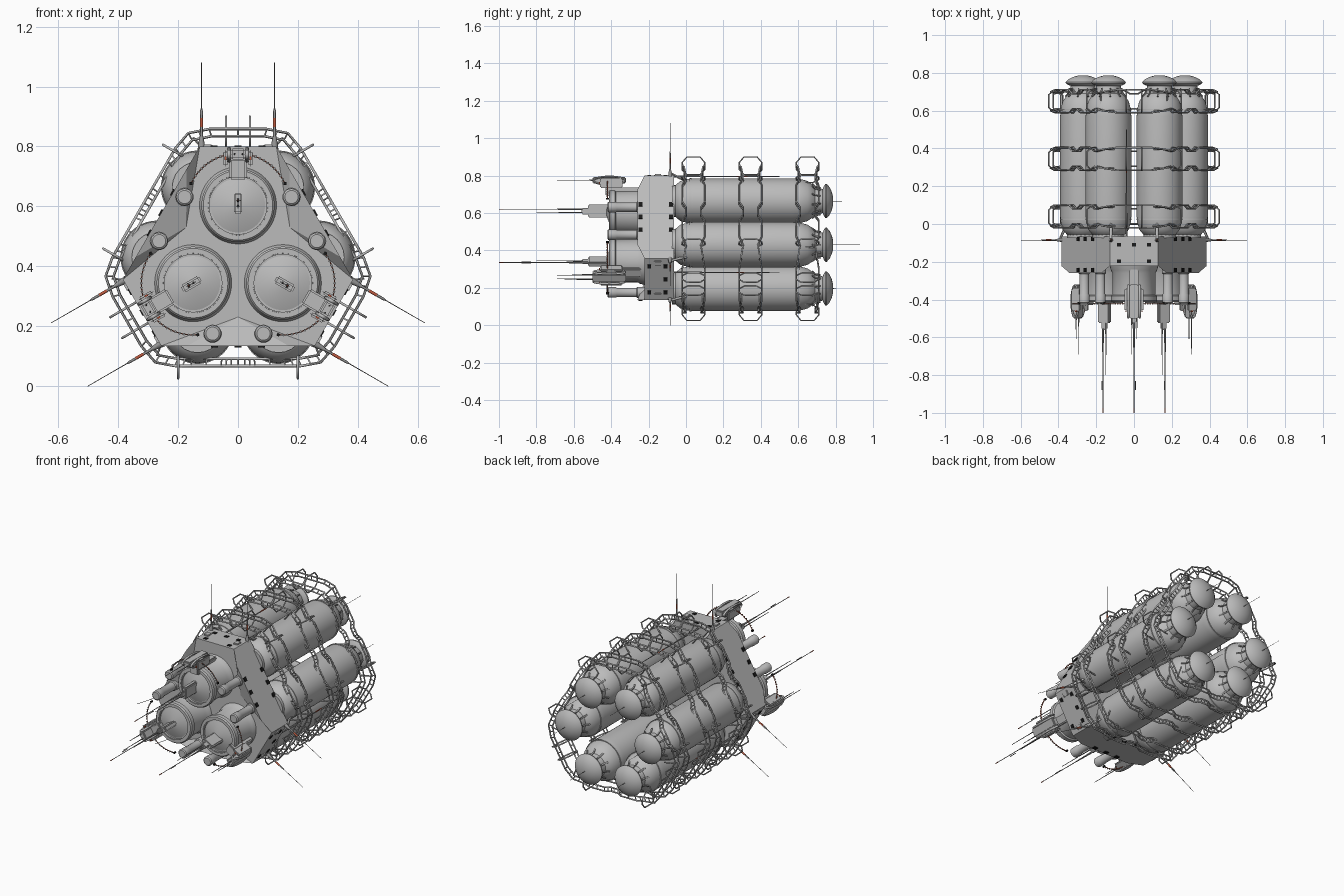
import bpy, bmesh
from math import sin, cos, pi, radians
from mathutils import Matrix, Vector

cube = bpy.data.objects.get("Cube")
if cube:
    bpy.data.objects.remove(cube)

AXIS = Matrix.Translation((0, 0, 0.43))
SHORT, LONG = (0, 120, 240), (60, 180, 300)
SIX = tuple(30 + 60 * k for k in range(6))


def material(name, rgb):
    m = bpy.data.materials.new(name)
    m.use_nodes = True
    m.diffuse_color = (*rgb, 1)
    m.node_tree.nodes["Principled BSDF"].inputs["Base Color"].default_value = (*rgb, 1)
    return m


GREY = material("hull grey", (0.5, 0.5, 0.5))
DARK = material("antenna grey", (0.3, 0.3, 0.3))
BLACK = material("window black", (0.01, 0.01, 0.01))
RED = material("marker red", (0.5, 0.1, 0.05))


def place(name, mesh, mat, angles=(0,), smooth=35):
    """Copies one mesh around the long axis of the craft."""
    mesh.materials.clear()
    mesh.materials.append(mat)
    if smooth:
        mesh.shade_smooth()
        mesh.set_sharp_from_angle(angle=radians(smooth))
    for i, a in enumerate(angles):
        ob = bpy.data.objects.new(name if len(angles) == 1 else f"{name}_{i + 1}", mesh)
        bpy.context.collection.objects.link(ob)
        ob.matrix_world = AXIS @ Matrix.Rotation(radians(a), 4, 'Y')


def to_mesh(bm, name):
    bmesh.ops.recalc_face_normals(bm, faces=bm.faces)
    mesh = bpy.data.meshes.new(name)
    bm.to_mesh(mesh)
    bm.free()
    return mesh


def lathe(name, profile, x, r, mat, angles, segs=40):
    """Spins (y, radius) pairs about a line parallel to y."""
    bm = bmesh.new()
    rings = [[bm.verts.new((x + q * sin(2 * pi * i / segs), y, r + q * cos(2 * pi * i / segs)))
              for i in range(segs)] for y, q in profile]
    for a, b in zip(rings, rings[1:]):
        for i in range(segs):
            j = (i + 1) % segs
            bm.faces.new((a[i], a[j], b[j], b[i]))
    bm.faces.new(rings[0])
    bm.faces.new(rings[-1])
    place(name, to_mesh(bm, name), mat, angles)


def boxes(name, items, mat, angles, bevel=0.0):
    """Joins boxes given as (location, size)."""
    bm = bmesh.new()
    for loc, size in items:
        vs = bmesh.ops.create_cube(bm, size=1)["verts"]
        for v in vs:
            v.co = Vector(loc) + Vector([c * s for c, s in zip(v.co, size)])
    if bevel:
        bmesh.ops.bevel(bm, geom=bm.edges[:], offset=bevel, segments=2, affect='EDGES', clamp_overlap=True)
    place(name, to_mesh(bm, name), mat, angles)


def rods(name, paths, radius, mat, angles=(0,), closed=False):
    """Sweeps round tubes; each point may carry a fourth value for its taper."""
    cu = bpy.data.curves.new(name, 'CURVE')
    cu.dimensions = '3D'
    cu.bevel_depth, cu.bevel_resolution, cu.use_fill_caps = radius, 1, True
    for path in paths:
        sp = cu.splines.new('POLY')
        sp.points.add(len(path) - 1)
        for p, co in zip(sp.points, path):
            p.co = (*co[:3], 1)
            p.radius = co[3] if len(co) > 3 else 1
        sp.use_cyclic_u = closed
    tmp = bpy.data.objects.new(name, cu)
    bpy.context.collection.objects.link(tmp)
    dg = bpy.context.evaluated_depsgraph_get()
    mesh = bpy.data.meshes.new_from_object(tmp.evaluated_get(dg))
    bpy.data.objects.remove(tmp)
    place(name, mesh, mat, angles, 60)


def turn(p, a):
    return Matrix.Rotation(radians(a), 3, 'Y') @ Vector(p)


# Hull: six-sided block whose long edges rise at the front
def hull():
    bm = bmesh.new()
    front, back, plate, inner = [], [], [], []
    for a in SHORT:
        s1, s2 = turn((-0.128, 0, 0.37), a), turn((0.128, 0, 0.37), a)
        nxt = turn((-0.128, 0, 0.37), a + 120)
        ring = [(s1, -0.222), (s2, -0.222), (s2.lerp(nxt, 0.17), -0.26), (s2.lerp(nxt, 0.83), -0.26)]
        for p, y in ring:
            front.append(bm.verts.new((p.x, y, p.z)))
            back.append(bm.verts.new((p.x, -0.065, p.z)))
        inner.append(bm.verts.new(turn((0, -0.222, 0.2), a + 60)))
    n = len(front)
    for i in range(n):
        j = (i + 1) % n
        bm.faces.new((front[i], front[j], back[j], back[i]))
    for k in range(3):
        f = [front[(4 * k + i) % n] for i in range(5)]
        for i in (1, 2, 3):
            bm.faces.new((inner[k], f[i], f[i + 1]))
        plate += [f[0], f[1], inner[k]]
    bm.faces.new(plate)
    bm.faces.new(back)
    place("hull", to_mesh(bm, "hull"), GREY, smooth=0)


hull()
boxes("short_side_windows", [((u, y, 0.371), (0.022, 0.02, 0.005))
      for u, y in ((-0.08, -0.11), (0, -0.11), (0.08, -0.11), (-0.08, -0.197), (0.08, -0.197))], BLACK, SHORT)
boxes("long_side_windows", [((u, y, 0.297), (0.024, 0.022, 0.008))
      for u in (-0.078, 0, 0.078) for y in (-0.243, -0.08)], BLACK, LONG)
boxes("edge_pads", [((u, -0.15, 0.372), (0.03, 0.04, 0.01)) for u in (-0.1, 0.1)], GREY, SHORT, 0.003)

# Tanks with necks and domed end caps
lathe("tank", [(-0.07, 0.05), (-0.06, 0.082), (-0.03, 0.107), (0.01, 0.118), (0.04, 0.121), (0.57, 0.121),
               (0.61, 0.118), (0.65, 0.107), (0.675, 0.09), (0.69, 0.072), (0.735, 0.064)], 0, 0.27, GREY, SIX, 48)
lathe("tank_cap", [(0.725, 0.05), (0.737, 0.08), (0.745, 0.091), (0.752, 0.092), (0.768, 0.074),
                   (0.78, 0.048), (0.787, 0.02)], 0, 0.27, GREY, SIX, 40)
for y in (0.02, 0.6):
    lathe("tank_band", [(y, 0.118), (y, 0.1225), (y + 0.01, 0.1225), (y + 0.01, 0.118)], 0, 0.27, GREY, SIX)
rods("neck_brackets", [[(q * sin(t), y, 0.27 + q * cos(t)) for y, q in ((0.675, 0.093), (0.692, 0.077), (0.72, 0.071))]
     for t in [k * pi / 5 for k in range(10)]], 0.005, DARK, SIX)
rods("tank_needles", [[(0, 0.78, 0.27), (0, 0.93, 0.27, 0.6)]], 0.0014, DARK, SIX)
rods("long_tank_needle", [[(0, 0.92, 0.27), (0, 1, 0.27)]], 0.0009, DARK, (30,))
lathe("tank_mount", [(-0.075, 0.085), (-0.05, 0.085), (-0.045, 0.07)], 0, 0.27, GREY, SIX, 24)


# Cage: three stations of paired truss hoops
def hoop(y, side, inset):
    d, h = 0.428 - inset, 0.172 - inset * 0.577
    pts = []
    for a in SHORT:
        s1, s2 = turn((-h, 0, d), a), turn((h, 0, d), a)
        nxt, prev = turn((-h, 0, d), a + 120), turn((h, 0, d), a - 120)
        mid = s1.lerp(s2, 0.5)
        row = [(s1.lerp(prev, 0.13), 0.04), (s1.lerp(prev, 0.03).lerp(mid, 0.08), 0.05),
               (s1.lerp(s2, 0.22), 0.06), (s2.lerp(s1, 0.22), 0.06),
               (s2.lerp(nxt, 0.03).lerp(mid, 0.08), 0.05), (s2.lerp(nxt, 0.13), 0.04),
               (s2.lerp(nxt, 0.22), 0.06), (s2.lerp(nxt, 0.4), 0.06),
               (s2.lerp(nxt, 0.46), 0.04), (s2.lerp(nxt, 0.54), 0.04),
               (s2.lerp(nxt, 0.6), 0.06), (s2.lerp(nxt, 0.78), 0.06)]
        pts += [(p.x, y + side * w, p.z) for p, w in row]
    return pts


STATIONS = (0.04, 0.345, 0.65)
for y in STATIONS:
    pairs = [(hoop(y, s, 0), hoop(y, s, 0.024)) for s in (-1, 1)]
    rods("cage_hoops", [h for pair in pairs for h in pair], 0.0045, GREY, closed=True)
    links = []
    for outer, inn in pairs:
        for i in range(len(outer)):
            j = (i + 1) % len(outer)
            o1, o2, i1, i2 = (Vector(v) for v in (outer[i], outer[j], inn[i], inn[j]))
            links += [[o1, i1], [o1.lerp(o2, 0.5), i1.lerp(i2, 0.5)]]
    rods("cage_braces", links, 0.003, GREY)
    # Rail brackets standing out from the hoops
    for tag, us, lo, hi, angles in (("short", (-0.04, 0.04), 0.37, 0.47, SHORT),
                                    ("long", (-0.2, 0.2), 0.32, 0.405, LONG)):
        rods(tag + "_rail_bracket", [[(u, y + s * w, r) for s, w, r in
             ((-1, 0.03, lo), (-1, 0.06, lo + 0.03), (-1, 0.06, hi - 0.03), (-1, 0.035, hi),
              (1, 0.035, hi), (1, 0.06, hi - 0.03), (1, 0.06, lo + 0.03), (1, 0.03, lo))] for u in us],
             0.004, GREY, angles, True)
    rods("tank_struts", [[(u, y + s * 0.05, 0.34), (u * 1.5, y + s * 0.05, 0.4)]
                         for u in (-0.1, 0.1) for s in (-1, 1)], 0.004, GREY, SHORT)

# Front pods with shallow cone faces inside a raised rim
lathe("pod", [(-0.2, 0.135), (-0.245, 0.122), (-0.26, 0.114), (-0.375, 0.114), (-0.38, 0.122), (-0.405, 0.122),
              (-0.412, 0.116), (-0.412, 0.1), (-0.395, 0.098), (-0.425, 0.02)], 0, 0.173, GREY, SHORT, 48)
lathe("pod_rim", [(-0.398, 0.096), (-0.41, 0.096), (-0.41, 0.102), (-0.398, 0.102)], 0, 0.173, GREY, SHORT, 48)
boxes("pod_probe", [((0, -0.465, 0.18), (0.028, 0.12, 0.07)), ((0, -0.53, 0.18), (0.016, 0.06, 0.035))],
      GREY, SHORT, 0.006)
rods("probe_needles", [[(0, -0.5, 0.19, 3), (0, -0.68, 0.19, 1.6), (0, -0.7, 0.19), (0, -0.98, 0.19, 0.8)],
                       [(0, -0.5, 0.172, 2), (0, -0.66, 0.172, 1), (0, -0.8, 0.172, 0.7)],
                       [(0.008, -0.83, 0.19), (0.008, -0.88, 0.19)]], 0.0022, DARK, SHORT)
rods("probe_tip", [[(0, -0.975, 0.19), (0, -1, 0.19)]], 0.0025, RED, SHORT)

# Small thruster cylinders beside the long edges
for u in (-0.085, 0.085):
    lathe("small_cylinder", [(-0.22, 0.03), (-0.26, 0.03), (-0.265, 0.025), (-0.37, 0.025), (-0.375, 0.028),
                             (-0.415, 0.028), (-0.42, 0.022)], u, 0.255, GREY, LONG, 24)

# Docking clamps above the pods
boxes("clamp", [((0, -0.41, 0.345), (0.05, 0.18, 0.036)), ((-0.042, -0.4, 0.33), (0.014, 0.12, 0.055)),
                ((0.042, -0.4, 0.33), (0.014, 0.12, 0.055)), ((0, -0.4, 0.345), (0.1, 0.05, 0.015)),
                ((0, -0.4, 0.295), (0.06, 0.06, 0.07)), ((0, -0.31, 0.29), (0.05, 0.14, 0.03))],
      GREY, SHORT, 0.006)
rods("clamp_loops", [[(u, -0.41 + 0.085 * cos(t), 0.343 + 0.022 * sin(t)) for t in
     [k * pi / 8 for k in range(16)]] for u in (-0.03, 0.03)], 0.006, GREY, SHORT, True)
rods("clamp_needles", [[(u, -0.46, 0.345, 2), (u, -0.55, 0.345), (u, e, 0.345, 0.7)]
                       for u, e in ((-0.012, -0.69), (0.015, -0.61))], 0.0022, DARK, SHORT)
boxes("clamp_lights", [((u, -0.462, 0.33), (0.006, 0.006, 0.012)) for u in (-0.042, 0.042)], RED, SHORT)

# Guide arcs around each pod, with dark beads and end markers
arc = [(0.173 * cos(radians(t)), -0.42, 0.173 + 0.173 * sin(radians(t))) for t in range(25, 156, 5)]
rods("guide_arc", [arc], 0.0022, RED, SHORT)
boxes("arc_beads", [((x, y - 0.003, z), (0.007, 0.004, 0.007)) for x, y, z in arc[1:-1]], DARK, SHORT)
boxes("arc_markers", [(p, (0.01, 0.014, 0.01)) for p in (arc[0], arc[-1])], BLACK, SHORT)

# Whip antennas on the short edges and rods between tanks
for u in (-0.122, 0.122):
    rods("antenna", [[(u, -0.085, 0.36, 6), (u, -0.085, 0.39, 4), (u, -0.085, 0.41, 2), (u, -0.085, 0.49, 2),
                      (u, -0.085, 0.5, 0.7), (u, -0.085, 0.65, 0.5)]], 0.0022, DARK, SHORT)
    rods("antenna_band", [[(u, -0.085, 0.435), (u, -0.085, 0.465)]], 0.0052, RED, SHORT)
    rods("antenna_fin", [[(u, -0.085, 0.385, 1.5), (u, -0.03, 0.355, 2), (u, 0.01, 0.345, 1)]], 0.004, GREY, SHORT)
rods("side_rod", [[(-0.04, -0.07, 0.365, 2), (-0.04, 0.15, 0.365, 1.5), (-0.04, 0.5, 0.365, 0.7)]],
     0.0025, DARK, SHORT)
rods("side_rod_band", [[(-0.04, 0.27, 0.365), (-0.04, 0.33, 0.365)]], 0.0036, RED, SHORT)
